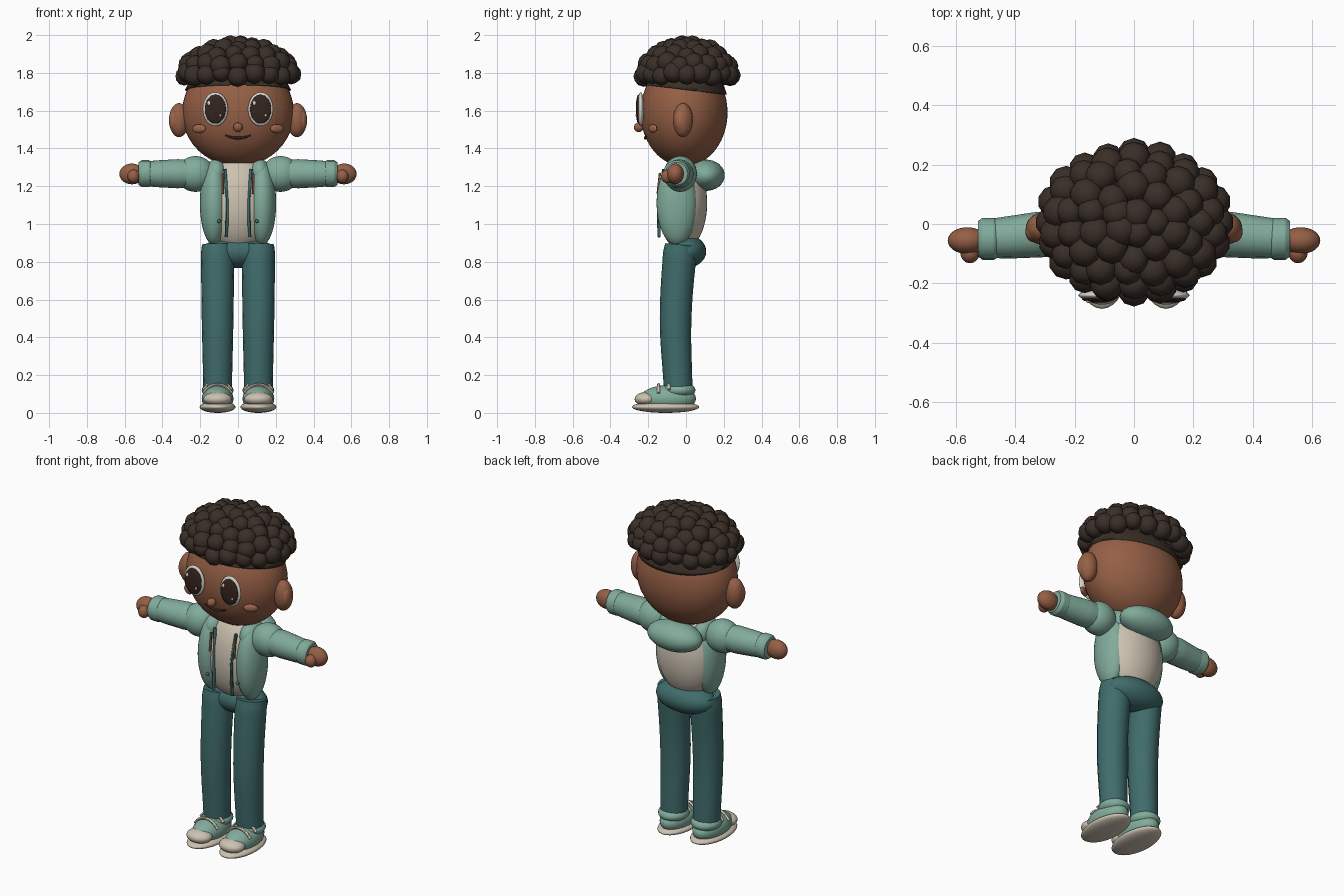
import bpy, bmesh, math
from mathutils import Vector

cube = bpy.data.objects.get("Cube")
if cube:
    bpy.data.objects.remove(cube, do_unlink=True)


def material(name, r, g, b):
    m = bpy.data.materials.new(name)
    m.use_nodes = True
    m.diffuse_color = (r, g, b, 1)
    bsdf = m.node_tree.nodes["Principled BSDF"]
    bsdf.inputs["Base Color"].default_value = (r, g, b, 1)
    bsdf.inputs["Roughness"].default_value = 0.8
    return m


SKIN = material("skin brown", 0.30, 0.115, 0.06)
BLUSH = material("blush brown", 0.35, 0.13, 0.075)
HAIR = material("dark hair", 0.042, 0.028, 0.021)
GREEN = material("sage green", 0.22, 0.41, 0.33)
TEAL = material("trouser teal", 0.052, 0.15, 0.15)
CREAM = material("cream", 0.61, 0.54, 0.44)
EYE = material("eye white", 0.68, 0.66, 0.60)
PUPIL = material("pupil brown", 0.035, 0.018, 0.013)
SIDES = (("left", 1), ("right", -1))


def finish(name, bm, mat):
    """Turn a bmesh into a smooth-shaded object."""
    bmesh.ops.recalc_face_normals(bm, faces=bm.faces)
    mesh = bpy.data.meshes.new(name)
    for f in bm.faces:
        f.smooth = True
    bm.to_mesh(mesh)
    bm.free()
    mesh.materials.append(mat)
    ob = bpy.data.objects.new(name, mesh)
    bpy.context.collection.objects.link(ob)
    return ob


def ball(name, centre, radii, mat, turn=0, segments=32):
    """Ellipsoid, optionally turned about the vertical axis."""
    bm = bmesh.new()
    bmesh.ops.create_uvsphere(bm, u_segments=segments, v_segments=segments // 2, radius=1)
    bmesh.ops.scale(bm, vec=radii, verts=bm.verts)
    ob = finish(name, bm, mat)
    ob.location = centre
    ob.rotation_euler.z = turn
    return ob


def tube(name, points, mat, sides=6):
    """Smooth tube through (x, y, z, radius) points, converted to a mesh."""
    curve = bpy.data.curves.new(name, "CURVE")
    curve.dimensions = "3D"
    curve.bevel_depth = 1
    curve.bevel_resolution = sides
    curve.resolution_u = 8
    curve.use_fill_caps = True
    spline = curve.splines.new("BEZIER")
    spline.bezier_points.add(len(points) - 1)
    for bp, (x, y, z, r) in zip(spline.bezier_points, points):
        bp.co = (x, y, z)
        bp.radius = r
        bp.handle_left_type = bp.handle_right_type = "AUTO"
    curve.materials.append(mat)
    ob = bpy.data.objects.new(name, curve)
    bpy.context.collection.objects.link(ob)
    bpy.ops.object.select_all(action="DESELECT")
    ob.select_set(True)
    bpy.context.view_layer.objects.active = ob
    bpy.ops.object.convert(target="MESH")
    bpy.ops.object.shade_smooth_by_angle(angle=math.radians(45))
    return ob


# Head and face
HEAD = Vector((0, -0.01, 1.59))
HEAD_R = Vector((0.296, 0.23, 0.285))


def face_y(x, z):
    """Depth of the front of the head at x, z."""
    k = 1 - (x / HEAD_R.x) ** 2 - ((z - HEAD.z) / HEAD_R.z) ** 2
    return HEAD.y - HEAD_R.y * math.sqrt(k)


ball("head", HEAD, HEAD_R, SKIN, segments=48)
ball("nose", (0, -0.25, 1.512), (0.025, 0.026, 0.025), SKIN)
smile = [(x, 1.455 + 3.2 * x * x) for x in (-0.068, -0.035, 0, 0.035, 0.068)]
tube("mouth", [(x, face_y(x, z) - 0.002, z, 0.008 - abs(x) * 0.06) for x, z in smile], PUPIL, 2)
for side, s in SIDES:
    ball(side + "_ear", (s * 0.312, -0.016, 1.55), (0.053, 0.053, 0.09), SKIN)
    ball(side + "_inner_ear", (s * 0.338, -0.026, 1.55), (0.028, 0.035, 0.06), BLUSH)
    ball(side + "_cheek", (s * 0.207, -0.176, 1.505), (0.04, 0.014, 0.023), BLUSH, s * 0.5)
    ball(side + "_eye_white", (s * 0.12, -0.24, 1.608), (0.067, 0.019, 0.09), EYE)
    ball(side + "_pupil", (s * 0.12, -0.252, 1.608), (0.056, 0.013, 0.077), PUPIL)
    ball(side + "_big_glint", (s * 0.12 - 0.033, -0.26, 1.64), (0.009, 0.006, 0.013), EYE, segments=16)
    ball(side + "_small_glint", (s * 0.12 + 0.026, -0.262, 1.575), (0.006, 0.005, 0.008), EYE, segments=16)

# Scalp cap: head ellipsoid enlarged and cut by a plane sloping to the nape
bm = bmesh.new()
bmesh.ops.create_uvsphere(bm, u_segments=40, v_segments=24, radius=1.04)
bmesh.ops.scale(bm, vec=HEAD_R, verts=bm.verts)
bmesh.ops.translate(bm, vec=HEAD, verts=bm.verts)
geom = bm.verts[:] + bm.edges[:] + bm.faces[:]
cut = bmesh.ops.bisect_plane(bm, geom=geom, plane_co=(0, 0, 1.71), plane_no=(0, 0.12, 1), clear_inner=True)
rim = [e for e in cut["geom_cut"] if isinstance(e, bmesh.types.BMEdge)]
bmesh.ops.contextual_create(bm, geom=rim)
finish("scalp", bm, HAIR)

# Curls in staggered rings over the dome
bm = bmesh.new()
for ring, (tilt, count) in enumerate(((2, 20), (22, 18), (42, 15), (61, 10), (79, 5))):
    for i in range(count):
        a = math.tau * (i + ring * 0.5) / count
        t = math.radians(tilt + 4 * math.sin(i * 2.4 + ring))
        pos = Vector((0.283 * math.cos(t) * math.cos(a),
                      0.005 + 0.228 * math.cos(t) * math.sin(a),
                      1.787 + 0.157 * math.sin(t)))
        curl = bmesh.ops.create_icosphere(bm, subdivisions=2, radius=0.054 + 0.004 * math.sin(i * 1.7))
        bmesh.ops.translate(bm, vec=pos, verts=curl["verts"])
finish("hair_curls", bm, HAIR)

# Torso, open jacket and hood
ball("neck", (0, -0.01, 1.31), (0.07, 0.07, 0.07), SKIN)
ball("shirt", (0, -0.02, 1.11), (0.185, 0.132, 0.25), CREAM, segments=40)
ball("hood", (0, 0.105, 1.258), (0.17, 0.1, 0.083), GREEN)
for side, s in SIDES:
    ball(side + "_jacket_panel", (s * 0.127, -0.048, 1.11), (0.075, 0.108, 0.222), GREEN)
    ball(side + "_collar", (s * 0.115, -0.03, 1.27), (0.055, 0.09, 0.075), GREEN)
    tube(side + "_jacket_edge", [(s * 0.07, -0.118, 1.29, 0.009), (s * 0.058, -0.143, 1.11, 0.009),
                                 (s * 0.062, -0.143, 0.93, 0.009)], TEAL, 2)
    tube(side + "_drawstring", [(s * 0.08, -0.138, 1.27, 0.006), (s * 0.08, -0.15, 1.16, 0.006)], BLUSH, 2)
    ball(side + "_button", (s * 0.1, -0.145, 1.015), (0.01, 0.007, 0.01), TEAL, segments=12)

# Arms and hands
for side, s in SIDES:
    ball(side + "_shoulder", (s * 0.225, -0.03, 1.265), (0.1, 0.088, 0.095), GREEN)
    tube(side + "_sleeve", [(s * 0.2, -0.03, 1.265, 0.07), (s * 0.32, -0.036, 1.266, 0.077),
                            (s * 0.41, -0.044, 1.266, 0.072), (s * 0.5, -0.05, 1.266, 0.065)], GREEN)
    tube(side + "_cuff", [(s * x, -0.05, 1.267, r) for x, r in
                          ((0.457, 0.062), (0.472, 0.071), (0.51, 0.071), (0.526, 0.06))], GREEN)
    ball(side + "_hand", (s * 0.562, -0.056, 1.265), (0.066, 0.045, 0.055), SKIN)
    ball(side + "_thumb", (s * 0.553, -0.098, 1.252), (0.032, 0.034, 0.036), SKIN)

# Trousers
ball("hips", (0, 0, 0.855), (0.185, 0.107, 0.088), TEAL)
for side, s in SIDES:
    tube(side + "_trouser_leg", [(s * 0.108, -0.028, 0.89, 0.083), (s * 0.108, -0.033, 0.84, 0.089),
                                 (s * 0.108, -0.055, 0.5, 0.084), (s * 0.108, -0.042, 0.14, 0.076)], TEAL)

# Shoes
for side, s in SIDES:
    x = s * 0.108
    ball(side + "_sole", (x, -0.108, 0.031), (0.095, 0.178, 0.031), CREAM)
    ball(side + "_shoe_upper", (x, -0.095, 0.075), (0.084, 0.148, 0.072), GREEN)
    ball(side + "_shoe_collar", (x, -0.04, 0.12), (0.084, 0.09, 0.045), GREEN)
    ball(side + "_toe_cap", (x, -0.21, 0.073), (0.075, 0.062, 0.038), CREAM)
    for part, y, top in (("upper", -0.09, 0.168), ("lower", -0.145, 0.15)):
        tube(f"{side}_{part}_lace", [(x - 0.075, y, top - 0.045, 0.008), (x - 0.045, y, top - 0.014, 0.008),
                                     (x, y, top, 0.008), (x + 0.045, y, top - 0.014, 0.008),
                                     (x + 0.075, y, top - 0.045, 0.008)], CREAM, 2)
